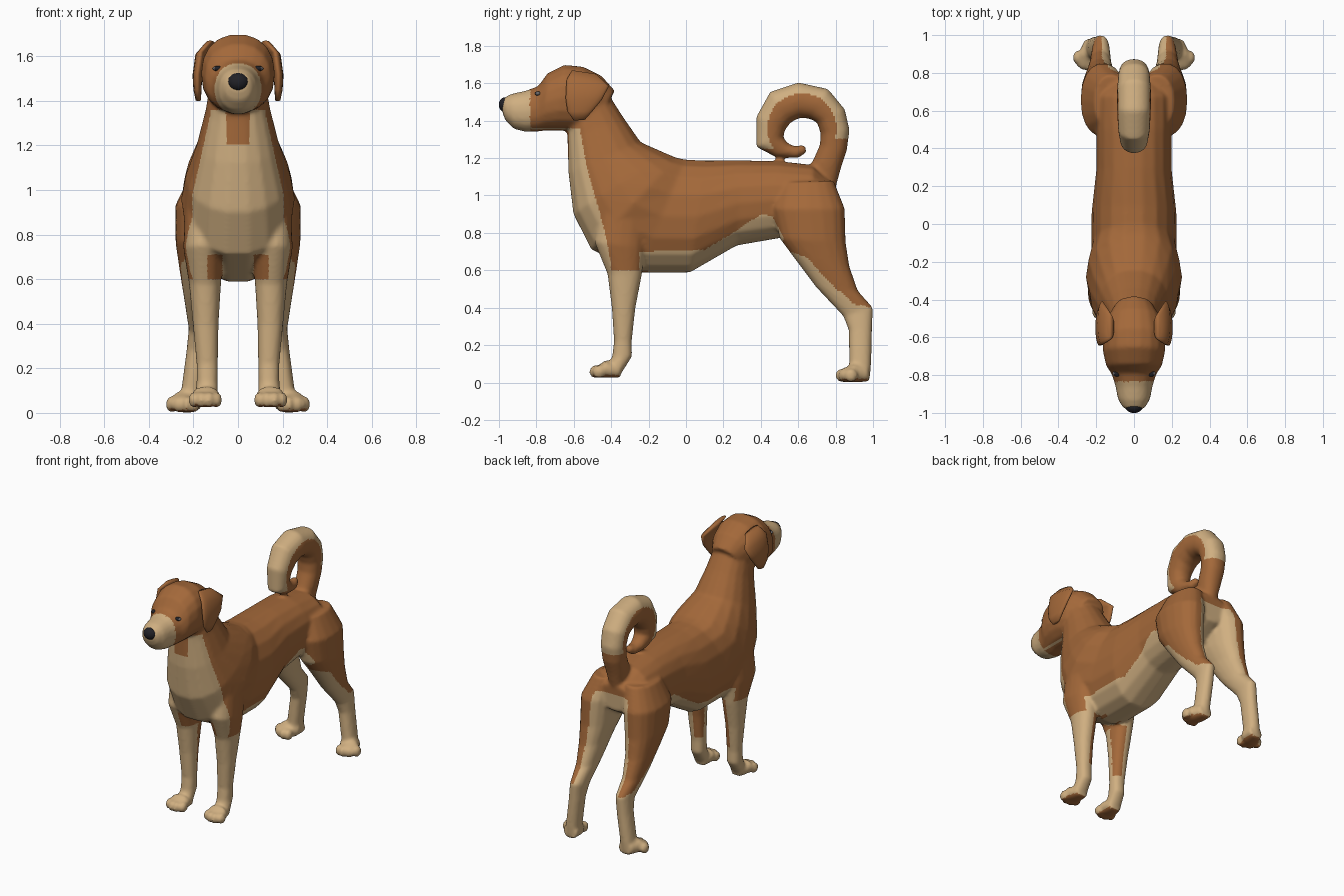
import bpy, bmesh, math
from mathutils import Matrix, Vector


def material(name, rgb):
    m = bpy.data.materials.new(name)
    m.diffuse_color = (*rgb, 1)
    return m


BROWN = material("brown coat", (0.37, 0.14, 0.042))
CREAM = material("cream coat", (0.63, 0.43, 0.22))
BLACK = material("black", (0.015, 0.015, 0.02))
GREY = material("eye grey", (0.16, 0.15, 0.15))


def loft(bm, sections, side=1, n=18, power=0.9):
    """Skin oval rings; section = (y1, z1, y2, z2, half width, x centre)."""
    rings = []
    for s in sections:
        a, b = Vector((0, s[0], s[1])), Vector((0, s[2], s[3]))
        x0 = s[5] if len(s) > 5 else 0
        ring = []
        for i in range(n):
            t = 2 * math.pi * i / n
            c, d = [math.copysign(abs(v) ** power, v) for v in (math.cos(t), math.sin(t))]
            p = (a + b) / 2 + (a - b) / 2 * d
            p.x = side * (x0 + s[4] * c)
            ring.append(bm.verts.new(p))
        rings.append(ring)
    faces = [bm.faces.new(rings[0]), bm.faces.new(rings[-1])]
    for r, q in zip(rings, rings[1:]):
        for i in range(n):
            j = (i + 1) % n
            faces.append(bm.faces.new((r[i], r[j], q[j], q[i])))
    bmesh.ops.recalc_face_normals(bm, faces=faces)


def ball(bm, centre, size):
    m = Matrix.Translation(centre) @ Matrix.Diagonal((*size, 1))
    bmesh.ops.create_icosphere(bm, subdivisions=3, radius=1, matrix=m)


def finish(name, bm, mats):
    me = bpy.data.meshes.new(name)
    bm.to_mesh(me)
    bm.free()
    for m in mats:
        me.materials.append(m)
    ob = bpy.data.objects.new(name, me)
    bpy.context.collection.objects.link(ob)
    for p in me.polygons:
        p.use_smooth = True
    return ob


def lerp(pts, t):
    """Piecewise linear curve through (t, value) points."""
    if t <= pts[0][0]:
        return pts[0][1]
    for (a, u), (b, v) in zip(pts, pts[1:]):
        if t <= b:
            return u + (v - u) * (t - a) / (b - a)
    return pts[-1][1]


bm = bmesh.new()
# neck and trunk
loft(bm, [(-.45, 1.60, -.64, 1.40, .12), (-.335, 1.42, -.635, 1.30, .145),
          (-.24, 1.285, -.63, 1.12, .185), (-.10, 1.225, -.605, .90, .235),
          (-.05, 1.205, -.51, .71, .255), (0, 1.195, -.26, .585, .225),
          (.1, 1.19, .02, .585, .225), (.3, 1.19, .27, .73, .2),
          (.5, 1.185, .5, .77, .2), (.68, 1.165, .66, .80, .2),
          (.80, 1.06, .79, .88, .12)])
# head and muzzle
loft(bm, [(-.38, 1.56, -.50, 1.36, .10), (-.45, 1.64, -.57, 1.34, .145),
          (-.55, 1.69, -.63, 1.345, .165), (-.65, 1.70, -.70, 1.345, .165),
          (-.74, 1.655, -.76, 1.345, .148), (-.79, 1.585, -.80, 1.34, .118),
          (-.86, 1.56, -.86, 1.34, .098), (-.93, 1.545, -.92, 1.355, .086),
          (-.97, 1.525, -.965, 1.40, .062), (-.985, 1.50, -.98, 1.44, .04)])
# curled tail
loft(bm, [(.64, 1.12, .80, 1.04, .06), (.68, 1.19, .83, 1.15, .07), (.715, 1.27, .86, 1.24, .075),
          (.72, 1.33, .875, 1.35, .08), (.70, 1.39, .85, 1.46, .085),
          (.66, 1.41, .76, 1.57, .09), (.61, 1.415, .60, 1.605, .09),
          (.56, 1.39, .45, 1.555, .085), (.53, 1.35, .375, 1.42, .075),
          (.52, 1.31, .375, 1.26, .065), (.55, 1.275, .48, 1.205, .05),
          (.58, 1.265, .60, 1.20, .04), (.635, 1.27, .645, 1.23, .02)])
for s in (1, -1):
    # front legs and feet
    loft(bm, [(-.46, .95, -.2, .95, .08, .16), (-.49, .75, -.22, .72, .09, .155),
              (-.42, .58, -.235, .58, .072, .148), (-.397, .4, -.27, .4, .058, .145),
              (-.385, .22, -.29, .22, .048, .138), (-.395, .14, -.288, .14, .048, .138),
              (-.43, .05, -.345, .05, .052, .143)], s)
    loft(bm, [(-.36, .1, -.35, .025, .048, .14), (-.43, .12, -.42, .025, .066, .145),
              (-.485, .08, -.485, .03, .05, .148)], s)
    # hind legs and feet
    loft(bm, [(.50, 1.07, .79, 1.08, .09, .12), (.46, .93, .85, .93, .12, .162),
              (.50, .77, .855, .75, .108, .172), (.575, .67, .875, .62, .085, .178),
              (.695, .51, .92, .49, .062, .178), (.84, .355, 1.0, .40, .046, .175),
              (.87, .28, .995, .28, .046, .185), (.872, .1, .99, .1, .047, .208),
              (.87, .03, .985, .03, .046, .213)], s)
    loft(bm, [(.975, .09, .98, .005, .05, .21), (.90, .105, .89, 0, .07, .228),
              (.83, .07, .83, .005, .05, .25)], s)
    # toes
    for k, dx in enumerate((-.052, -.018, .018, .052)):
        back = .018 if k in (0, 3) else 0
        ball(bm, (s * (.147 + dx), -.482 + back, .058), (.023, .036, .036))
        ball(bm, (s * (.248 + dx), .842 + back + dx * .4, .038), (.023, .036, .038))
rough = finish("rough_body", bm, [BROWN, CREAM])

# fuse all the volumes into one skin
mod = rough.modifiers.new("fuse", 'REMESH')
mod.mode, mod.voxel_size = 'VOXEL', 0.011
mod = rough.modifiers.new("relax", 'SMOOTH')
mod.factor, mod.iterations = 0.5, 5
dg = bpy.context.evaluated_depsgraph_get()
skin = bpy.data.meshes.new_from_object(rough.evaluated_get(dg))
bpy.data.objects.remove(rough)
skin.name = "body"
skin.materials.clear()
skin.materials.append(BROWN)
skin.materials.append(CREAM)
body = bpy.data.objects.new("body", skin)
bpy.context.collection.objects.link(body)

CHEST = [(.6, -.40), (.70, -.41), (.83, -.44), (1.15, -.53), (1.37, -.57)]
BELLY = [(-.25, .70), (.1, .71), (.25, .80), (.4, .90), (.46, .89), (.52, .78)]
THIGH = [(.52, .71), (.65, .67), (.75, .55), (.9, .42), (1, .40)]


def is_cream(c, n):
    x, y, z = abs(c.x), c.y, c.z
    inward = n.x * (1 if c.x > 0 else -1) < -.15
    if z < .05 and n.z < -.7:                      # soles
        return False
    if z > 1.2 and y > .3:                         # outside of tail curl
        return math.hypot(y - .62, z - 1.36) > .185 and z > (1.3 if y > .6 else 1.25)
    if y < -.835 and z > 1.3:                      # muzzle
        return True
    if y < -.2 and z < .6 and x > .05:             # front legs
        return not (z > .25 and x < .14 and y > -.33)
    if y < -.25 and z < 1.36:                      # chest and throat
        if x < .055 and z > 1.2:
            return False
        if .6 < z < .71 and .07 < x < .14:
            return False
        return y < lerp(CHEST, z) or (x < .07 and z < .7)
    if y < .52:                                    # belly
        return z < lerp(BELLY, y)
    if z < lerp(THIGH, y):                         # lower hind legs
        return True
    return z < 1.0 and (inward or x < .09)         # inner thighs


for p in skin.polygons:
    p.use_smooth = True
    p.material_index = int(is_cream(p.center, p.normal))

# hanging ears
for s, name in ((1, "left_ear"), (-1, "right_ear")):
    bm = bmesh.new()
    loft(bm, [(-.61, 1.67, -.48, 1.65, .02, .125), (-.64, 1.62, -.41, 1.585, .024, .168),
              (-.645, 1.52, -.45, 1.51, .022, .182), (-.635, 1.45, -.50, 1.45, .018, .182),
              (-.60, 1.40, -.54, 1.405, .012, .178)], s)
    finish(name, bm, [BROWN])

# eyes
bpy.context.view_layer.update()
for s, name in ((1, "left_eye"), (-1, "right_eye")):
    hit, loc, nor, idx = body.ray_cast(Vector((s * .09, -2, 1.545)), Vector((0, 1, 0)))
    y = loc.y if hit else -.78
    bm = bmesh.new()
    ball(bm, (s * .09, y + .006, 1.545), (.024, .016, .012))
    ob = finish(name, bm, [BLACK, GREY])
    for p in ob.data.polygons:
        p.material_index = int(abs(p.center.x - s * .09) > .014)

# nose
bm = bmesh.new()
ball(bm, (0, -.967, 1.485), (.046, .034, .04))
finish("nose", bm, [BLACK])
